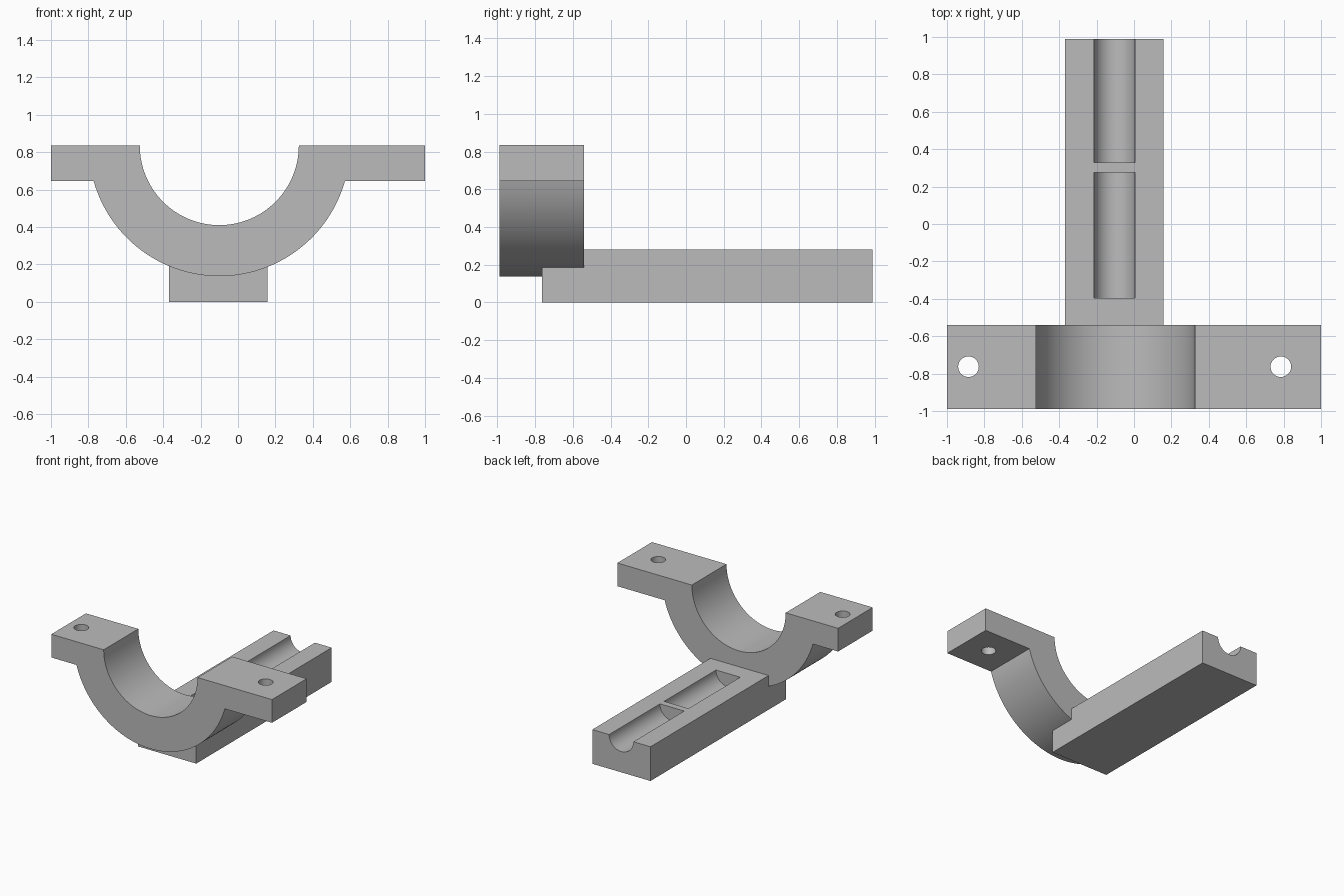
import bpy
import bmesh
from math import sin, cos, pi, asin, radians

if "Cube" in bpy.data.objects:
    bpy.data.objects.remove(bpy.data.objects["Cube"])

GREY = (0.5, 0.5, 0.5, 1.0)
grey = bpy.data.materials.new("plain_grey")
grey.use_nodes = True
grey.diffuse_color = GREY
grey.node_tree.nodes["Principled BSDF"].inputs["Base Color"].default_value = GREY

FRONT, BACK = -0.988, 0.988
AXIS_X, TOP = -0.1, 0.835          # bore axis lies in the flange top plane


def arc(cx, cz, r, start, end, steps=64):
    angles = [start + (end - start) * i / steps for i in range(steps + 1)]
    return [(cx + r * cos(a), cz + r * sin(a)) for a in angles]


def extrude_profile(name, points, y0, y1):
    """Solid from an (x, z) outline swept along y."""
    bm = bmesh.new()
    face = bm.faces.new([bm.verts.new((x, y0, z)) for x, z in points])
    swept = bmesh.ops.extrude_face_region(bm, geom=[face])["geom"]
    moved = [v for v in swept if isinstance(v, bmesh.types.BMVert)]
    bmesh.ops.translate(bm, verts=moved, vec=(0, y1 - y0, 0))
    bmesh.ops.recalc_face_normals(bm, faces=bm.faces)
    mesh = bpy.data.meshes.new(name)
    bm.to_mesh(mesh)
    bm.free()
    obj = bpy.data.objects.new(name, mesh)
    bpy.context.collection.objects.link(obj)
    mesh.materials.append(grey)
    return obj


def activate(obj):
    bpy.ops.object.select_all(action="DESELECT")
    obj.select_set(True)
    bpy.context.view_layer.objects.active = obj


def cut(obj, cutter):
    mod = obj.modifiers.new("cut", "BOOLEAN")
    mod.operation = "DIFFERENCE"
    mod.solver = "EXACT"
    mod.object = cutter
    activate(obj)
    bpy.ops.object.modifier_apply(modifier=mod.name)
    bpy.data.objects.remove(cutter)


# Half-ring clamp with a flange on each side
inner, outer, flange_z = 0.425, 0.698, 0.645
dip = asin((TOP - flange_z) / outer)
outline = arc(AXIS_X, TOP, inner, pi, 2 * pi)
outline += [(1, TOP), (1, flange_z)]
outline += arc(AXIS_X, TOP, outer, -dip, dip - pi)
outline += [(-1, flange_z), (-1, TOP)]
clamp = extrude_profile("half_ring_clamp", outline, FRONT, -0.54)

# Bolt holes through the flanges
for x in (-0.885, 0.785):
    bpy.ops.mesh.primitive_cylinder_add(vertices=48, radius=0.055, depth=0.5,
                                        location=(x, -0.763, 0.74))
    drill = bpy.context.object
    drill.data.materials.append(grey)
    cut(clamp, drill)

# Arm under the clamp
left, right, height = -0.37, 0.157, 0.28
arm = extrude_profile("arm", [(left, 0), (right, 0), (right, height), (left, height)],
                      -0.765, BACK)

# Two half-round channels along the arm, the rear one open at the end
for y0, y1 in ((-0.395, 0.275), (0.33, BACK + 0.1)):
    channel = arc(-0.105, height, 0.11, pi, 2 * pi, 32)
    channel += [(0.005, height + 0.1), (-0.215, height + 0.1)]
    cut(arm, extrude_profile("channel_cutter", channel, y0, y1))

for part in (clamp, arm):
    activate(part)
    bpy.ops.object.shade_smooth_by_angle(angle=radians(30))
